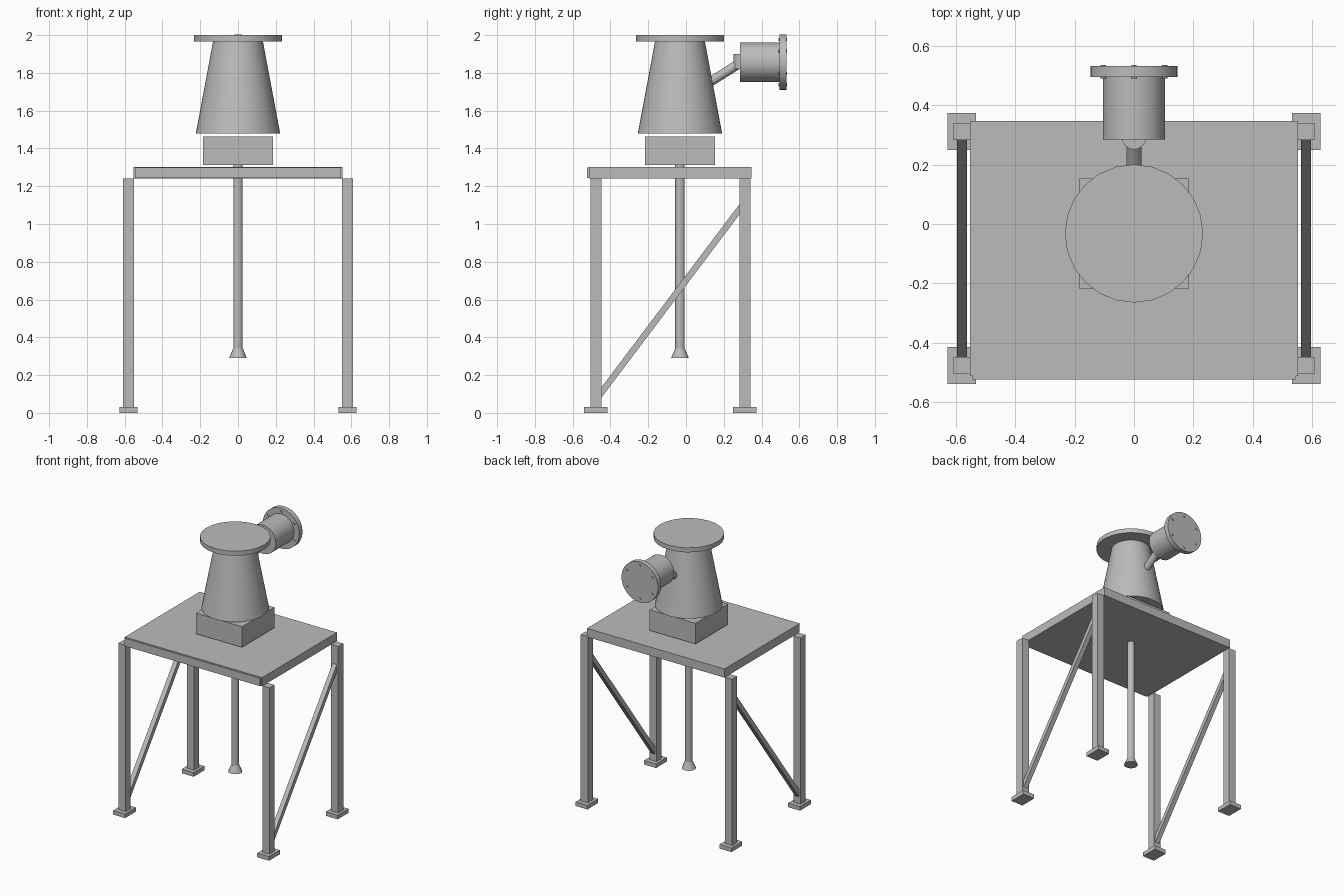
import bpy
import bmesh
import math
from mathutils import Vector

cube = bpy.data.objects.get("Cube")
if cube:
    bpy.data.objects.remove(cube, do_unlink=True)

# One painted-metal grey for the whole stand
GREY = (0.5, 0.5, 0.5, 1.0)
metal = bpy.data.materials.new("grey_metal")
metal.use_nodes = True
metal.diffuse_color = GREY
metal.node_tree.nodes["Principled BSDF"].inputs["Base Color"].default_value = GREY


def finish(name, bm, smooth=False):
    bmesh.ops.recalc_face_normals(bm, faces=bm.faces)
    mesh = bpy.data.meshes.new(name)
    bm.to_mesh(mesh)
    bm.free()
    mesh.materials.append(metal)
    obj = bpy.data.objects.new(name, mesh)
    bpy.context.collection.objects.link(obj)
    if smooth:
        bpy.ops.object.select_all(action="DESELECT")
        obj.select_set(True)
        bpy.context.view_layer.objects.active = obj
        bpy.ops.object.shade_smooth_by_angle(angle=math.radians(35))
    return obj


def box(name, low, high):
    low, high = Vector(low), Vector(high)
    bm = bmesh.new()
    bmesh.ops.create_cube(bm, size=1)
    bmesh.ops.scale(bm, vec=high - low, verts=bm.verts)
    bmesh.ops.translate(bm, vec=(low + high) / 2, verts=bm.verts)
    return finish(name, bm)


def rod(name, start, end, r1, r2=None, sides=32, smooth=True):
    """Capped cylinder or cone running from start to end."""
    start, end = Vector(start), Vector(end)
    axis = end - start
    bm = bmesh.new()
    bmesh.ops.create_cone(bm, cap_ends=True, segments=sides, radius1=r1,
                          radius2=r1 if r2 is None else r2, depth=axis.length)
    turn = axis.to_track_quat("Z", "Y").to_matrix()
    bmesh.ops.rotate(bm, matrix=turn, verts=bm.verts)
    bmesh.ops.translate(bm, vec=(start + end) / 2, verts=bm.verts)
    return finish(name, bm, smooth)


# Table top with a thin strip along its front edge
box("table_top", (-0.553, -0.513, 1.24), (0.553, 0.348, 1.303))
box("front_strip", (-0.545, -0.525, 1.243), (0.545, -0.513, 1.3))

# Legs, feet and diagonal braces
LEG_X, FRONT_Y, BACK_Y, HALF = 0.58, -0.477, 0.312, 0.029
for side, s in (("left", 1), ("right", -1)):
    x = s * LEG_X
    for end, y in (("front", FRONT_Y), ("back", BACK_Y)):
        box(f"{end}_{side}_leg", (x - HALF, y - HALF, 0.02), (x + HALF, y + HALF, 1.24))
        box(f"{end}_{side}_foot", (x - 0.048, y - 0.062, 0), (x + 0.048, y + 0.062, 0.03))
    bm = bmesh.new()
    y1, y2 = FRONT_Y + HALF, BACK_Y - HALF
    profile = [(y1, 0.08), (y2, 1.05), (y2, 1.105), (y1, 0.135)]
    face = bm.faces.new([bm.verts.new((x - 0.017, y, z)) for y, z in profile])
    side_faces = bmesh.ops.extrude_face_region(bm, geom=[face])["geom"]
    bmesh.ops.translate(bm, vec=(0.034, 0, 0),
                        verts=[v for v in side_faces if isinstance(v, bmesh.types.BMVert)])
    finish(f"{side}_brace", bm)

# Pump body: base block, tapered housing, lid
CY = -0.032
box("base_block", (-0.185, CY - 0.186, 1.312), (0.185, CY + 0.186, 1.462))
rod("housing", (0, CY, 1.48), (0, CY, 1.967), 0.223, 0.132, sides=48)
rod("lid", (0, CY, 1.967), (0, CY, 2.0), 0.233, sides=24)

# Suction pipe with flared inlet
rod("suction_pipe", (0, CY, 0.34), (0, CY, 1.312), 0.025, sides=12, smooth=False)
rod("inlet_bell", (0, CY, 0.29), (0, CY, 0.342), 0.047, 0.025, sides=16)

# Outlet: slanted pipe, collar, drum, flange and bolts
CZ = 1.857
rod("outlet_pipe", (0, 0.1, 1.735), (0, 0.28, 1.848), 0.025, sides=12, smooth=False)
rod("outlet_collar", (0, 0.292, 1.82), (0, 0.292, 1.9), 0.041, sides=16)
rod("outlet_drum", (0, 0.285, CZ), (0, 0.497, CZ), 0.105, sides=48)
rod("outlet_flange", (0, 0.495, CZ), (0, 0.532, CZ), 0.147, sides=32)
for i in range(6):
    a = math.radians(30 + 60 * i)
    bx, bz = 0.12 * math.cos(a), CZ + 0.12 * math.sin(a)
    rod(f"flange_bolt_{i + 1}", (bx, 0.49, bz), (bx, 0.536, bz), 0.009, sides=8)
